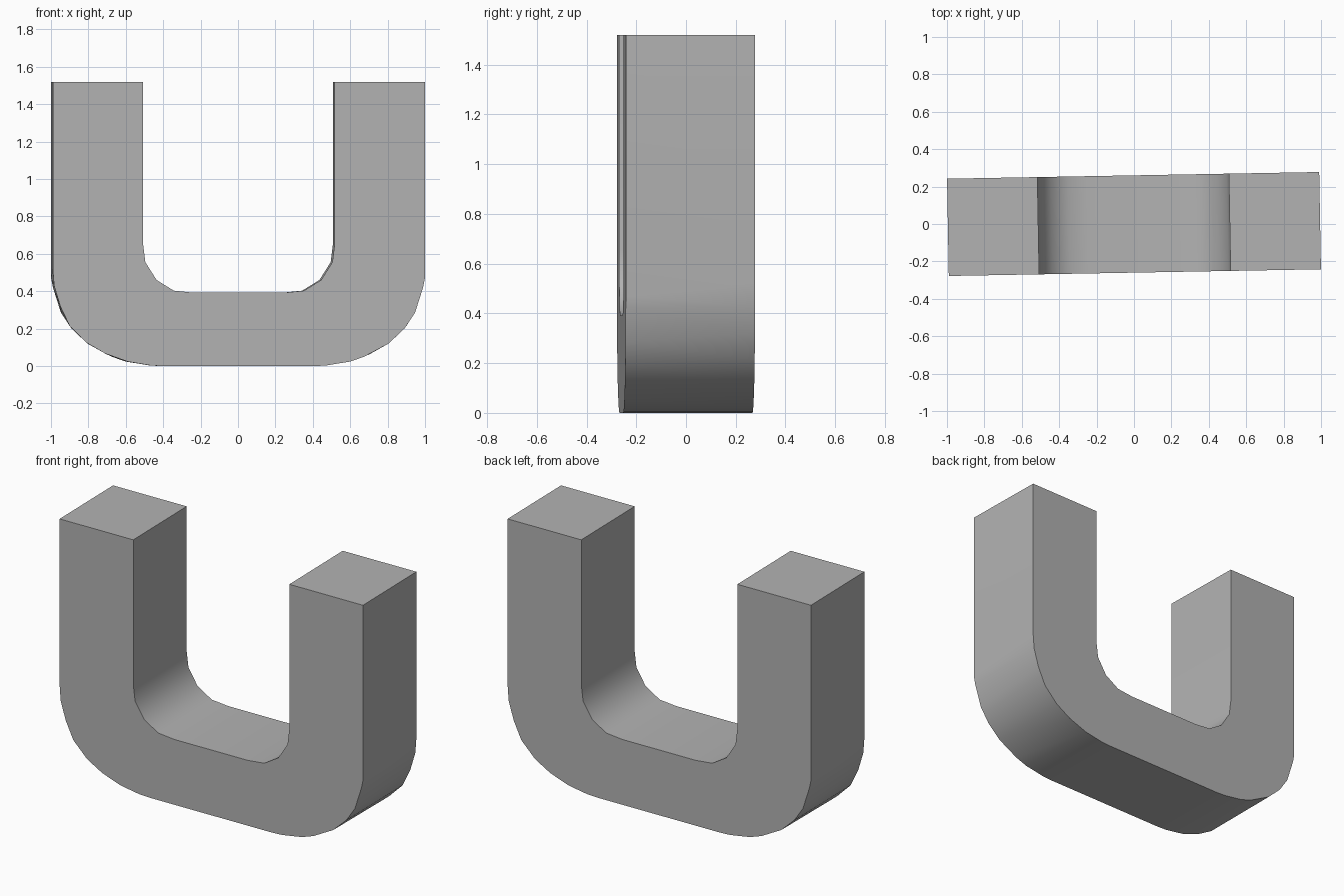
import bpy
import bmesh
import math
from mathutils import Matrix

default = bpy.data.objects.get("Cube")
if default:
    bpy.data.objects.remove(default, do_unlink=True)

HALF_DEPTH = 0.26
TOP = 1.52
TURN = math.radians(1.03)

# Plain grey material
grey = bpy.data.materials.new("plain grey")
grey.use_nodes = True
colour = (0.45, 0.45, 0.45, 1)
grey.diffuse_color = colour
grey.node_tree.nodes["Principled BSDF"].inputs["Base Color"].default_value = colour

# Half profiles, from the leg top down to the base; the two outer bends differ slightly
outer_a = [(0.995, TOP), (0.995, 0.52), (0.988, 0.43), (0.955, 0.32), (0.905, 0.215),
           (0.815, 0.125), (0.715, 0.067), (0.595, 0.024), (0.47, 0.003), (0.4, 0)]
outer_b = [(0.995, TOP), (0.995, 0.47), (0.985, 0.42), (0.942, 0.285), (0.885, 0.2),
           (0.8, 0.12), (0.67, 0.05), (0.595, 0.024), (0.465, 0.003), (0.4, 0)]
inner = [(0.512, TOP), (0.512, 0.65), (0.5, 0.555), (0.44, 0.46), (0.348, 0.403), (0.24, 0.392)]


def mirrored(points):
    return [(-x, z) for x, z in points]


def outline(left, right):
    return mirrored(left) + right[::-1] + inner + mirrored(inner)[::-1]


# U-shaped bar: two end outlines joined by side faces
bm = bmesh.new()
front = [bm.verts.new((x, -HALF_DEPTH, z)) for x, z in outline(outer_a, outer_b)]
back = [bm.verts.new((x, HALF_DEPTH, z)) for x, z in outline(outer_b, outer_a)]
bm.faces.new(front)
bm.faces.new(back[::-1])
for i in range(len(front)):
    j = (i + 1) % len(front)
    bm.faces.new((front[j], front[i], back[i], back[j]))
bmesh.ops.recalc_face_normals(bm, faces=bm.faces)
bmesh.ops.transform(bm, matrix=Matrix.Rotation(TURN, 4, "Z"), verts=bm.verts)

mesh = bpy.data.meshes.new("u_shaped_bar")
bm.to_mesh(mesh)
bm.free()
mesh.materials.append(grey)
bar = bpy.data.objects.new("u_shaped_bar", mesh)
bpy.context.collection.objects.link(bar)

# Smooth bends with crisp rims
bpy.ops.object.select_all(action="DESELECT")
bar.select_set(True)
bpy.context.view_layer.objects.active = bar
bpy.ops.object.shade_smooth_by_angle(angle=math.radians(45))
